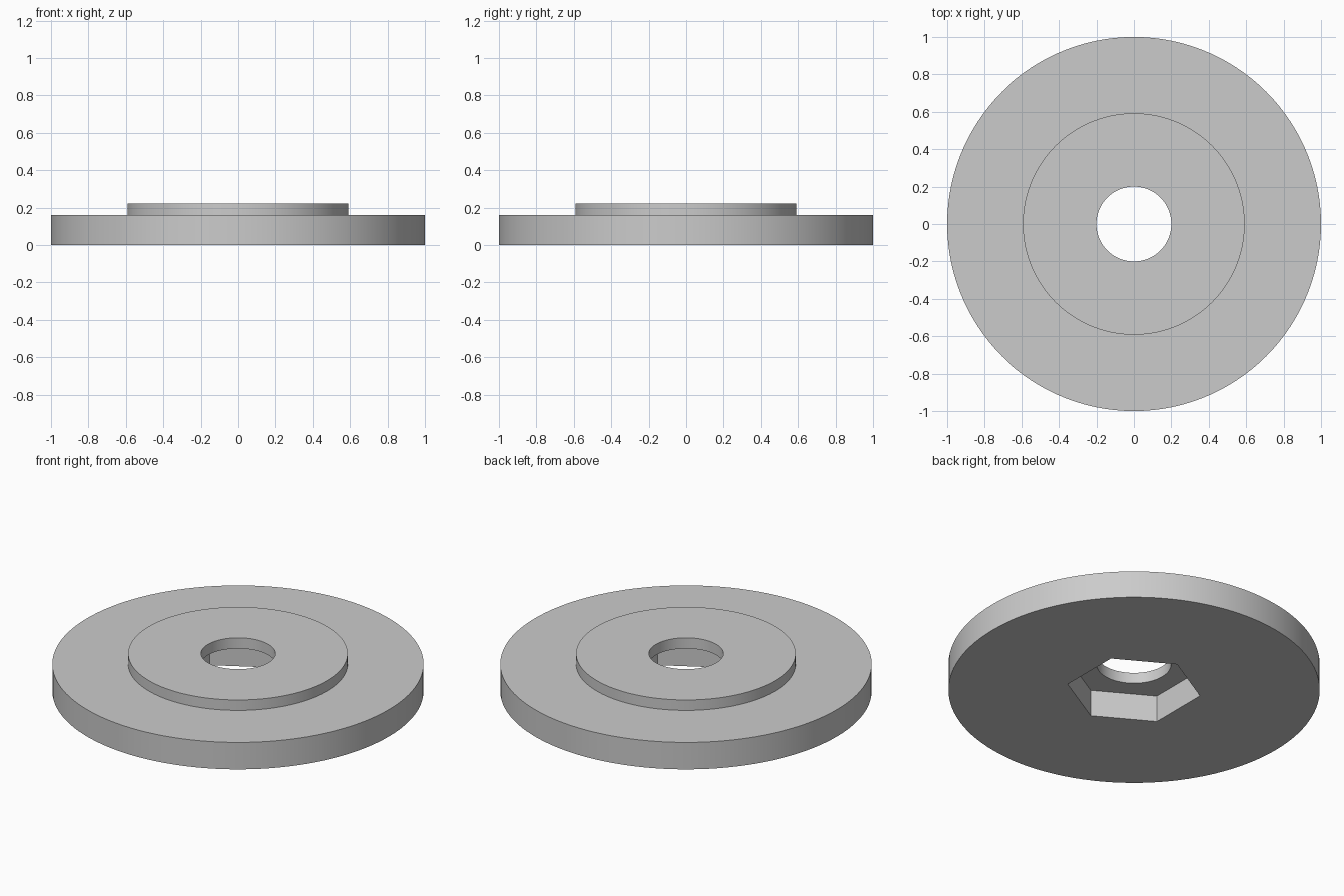
import bpy, bmesh, math

SEGMENTS = 120  # multiple of twelve, so the pocket corners fall on vertices

old = bpy.data.objects.get("Cube")
if old:
    bpy.data.objects.remove(old, do_unlink=True)


def make_material(name, color):
    mat = bpy.data.materials.new(name)
    mat.use_nodes = True
    mat.diffuse_color = color
    mat.node_tree.nodes["Principled BSDF"].inputs["Base Color"].default_value = color
    return mat


def circle(radius):
    return lambda angle: radius


def hexagon(radius):
    """Radius along a hexagon outline with corners on the y axis."""
    sector = math.pi / 3
    apothem = radius * math.cos(sector / 2)
    return lambda angle: apothem / math.cos((angle + sector / 2) % sector - sector / 2)


def add_ring(bm, outline, z):
    angles = [math.tau * i / SEGMENTS for i in range(SEGMENTS)]
    return [bm.verts.new((outline(a) * math.cos(a), outline(a) * math.sin(a), z))
            for a in angles]


# Closed cross-section: flange, raised boss, bore and hexagonal nut pocket
FLANGE_TOP, BOSS_TOP = 0.16, 0.222
flange, boss, bore, pocket = circle(1.0), circle(0.592), circle(0.2), hexagon(0.361)
section = [
    (flange, 0), (flange, FLANGE_TOP),
    (boss, FLANGE_TOP), (boss, BOSS_TOP),
    (bore, BOSS_TOP), (bore, FLANGE_TOP - 0.002),
    (pocket, FLANGE_TOP - 0.002), (pocket, 0),
]

bm = bmesh.new()
rings = [add_ring(bm, outline, z) for outline, z in section]
for k, lower in enumerate(rings):
    upper = rings[(k + 1) % len(rings)]
    for i in range(SEGMENTS):
        j = (i + 1) % SEGMENTS
        bm.faces.new((lower[i], lower[j], upper[j], upper[i]))
bmesh.ops.recalc_face_normals(bm, faces=bm.faces)

mesh = bpy.data.meshes.new("flanged_washer")
bm.to_mesh(mesh)
bm.free()
mesh.materials.append(make_material("grey", (0.6, 0.6, 0.6, 1)))

washer = bpy.data.objects.new("flanged_washer", mesh)
bpy.context.collection.objects.link(washer)
bpy.context.view_layer.objects.active = washer
washer.select_set(True)
bpy.ops.object.shade_smooth_by_angle(angle=math.radians(30))
